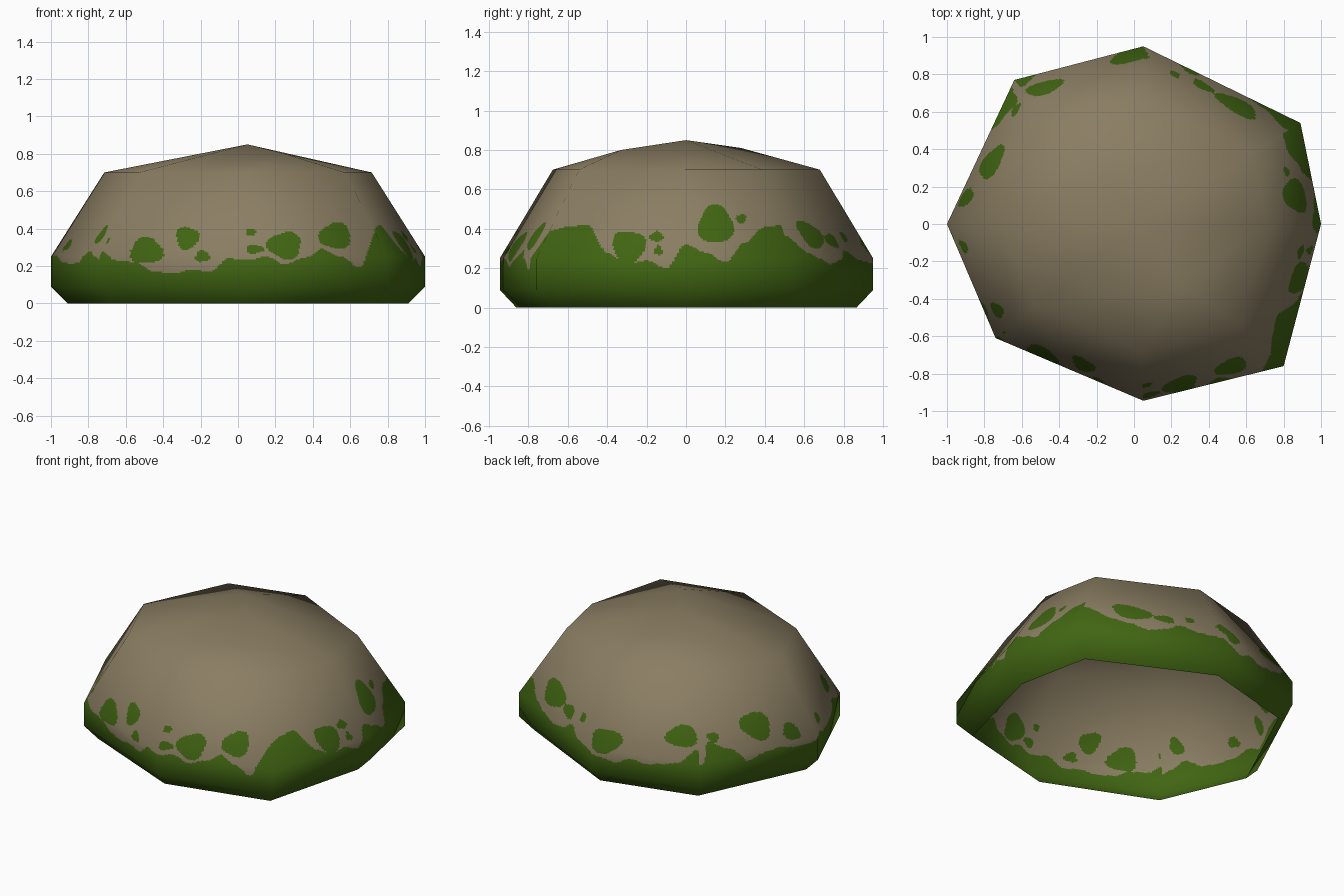
import bpy, bmesh, math
from mathutils import Vector

if "Cube" in bpy.data.objects:
    bpy.data.objects.remove(bpy.data.objects["Cube"])

# Colours
def material(name, rgb):
    m = bpy.data.materials.new(name)
    m.diffuse_color = (*rgb, 1)
    m.use_nodes = True
    m.node_tree.nodes["Principled BSDF"].inputs["Base Color"].default_value = m.diffuse_color
    return m

stone = material("brown stone", (0.255, 0.207, 0.123))
moss = material("moss green", (0.052, 0.13, 0.006))

# Irregular eight-sided outline of the boulder, counter-clockwise from the front
OUTLINE = [(0.05, -0.945), (0.80, -0.76), (1.0, 0.0), (0.89, 0.54),
           (0.05, 0.95), (-0.64, 0.77), (-1.0, 0.0), (-0.74, -0.61)]
RINGS = [(0.0, 0.91), (0.09, 1.0), (0.25, 1.0), (0.70, 0.715)]   # height, scale
PEAKS = [(0.05, 0, 0.85), (-0.15, 0.28, 0.81), (0.25, -0.33, 0.80)]

# Moss edge per side: start, edge heights every 0.1, and patches (pos, z, half width, half height)
FRONT = (-0.75,
         [.29, .23, .22, .17, .16, .18, .17, .24, .23, .25, .21, .24, .29, .25, .19, .40, .36],
         [(-.49, .28, .088, .07), (-.27, .35, .062, .06), (-.19, .25, .04, .03),
          (-.72, .36, .035, .04), (.09, .29, .045, .025), (.07, .38, .025, .02),
          (.25, .31, .09, .072), (.52, .36, .085, .07)])
RIGHT = (-0.8,
         [.32, .39, .41, .42, .28, .22, .24, .20, .32, .28, .23, .33, .41, .42, .27],
         [(-.29, .31, .085, .082), (-.15, .36, .035, .025), (-.14, .29, .02, .025),
          (.15, .42, .09, .095), (.28, .45, .025, .025)])
BACK = (-0.7,
        [.27, .33, .24, .22, .20, .22, .18, .20, .23, .24, .29, .24, .22, .25, .28, .36, .38],
        [(-.48, .39, .1, .06), (-.02, .30, .1, .07), (.22, .36, .03, .025),
         (.37, .34, .06, .035), (.55, .37, .11, .07)])
LEFT = (-0.65,
        [.22, .25, .28, .22, .21, .22, .26, .22, .22, .24, .23, .20, .30, .36, .25],
        [(.33, .385, .09, .08), (.14, .31, .05, .05), (.61, .38, .035, .03),
         (-.12, .31, .035, .03), (-.46, .365, .04, .05)])
SIDES = [FRONT, RIGHT, RIGHT, BACK, BACK, LEFT, LEFT, FRONT]


def is_moss(p, side):
    start, heights, patches = SIDES[side]
    u = p.x if SIDES[side] in (FRONT, BACK) else p.y
    t = min(max((u - start) / 0.1, 0), len(heights) - 1.001)
    i = int(t)
    f = t - i
    f = f * f * (3 - 2 * f)
    if p.z < heights[i] * (1 - f) + heights[i + 1] * f:
        return True
    for c, z, w, h in patches:
        a, b = (u - c) / w, (p.z - z) / h
        wobble = 1 + 0.1 * math.sin(3 * math.atan2(b, a) + 20 * c)
        if math.hypot(a, b) < wobble:
            return True
    return False


# Coarse boulder: stacked rings closed by a faceted cap, open underneath
coarse = bmesh.new()
rings = [[coarse.verts.new((x * s, y * s, z)) for x, y in OUTLINE] for z, s in RINGS]
peaks = [coarse.verts.new(p) for p in PEAKS]
bmesh.ops.convex_hull(coarse, input=rings[3] + peaks)
coarse.normal_update()
bmesh.ops.delete(coarse, geom=[f for f in coarse.faces if f.calc_center_median().z < 0.701],
                 context='FACES_ONLY')
cap = list(coarse.faces)
walls = []
for r in range(3):
    for i in range(8):
        j = (i + 1) % 8
        f = coarse.faces.new((rings[r][i], rings[r][j], rings[r + 1][j], rings[r + 1][i]))
        walls.append((r, i, f))
coarse.normal_update()

# Fine mesh: walls become grids so that moss can be picked face by face
points, normals, faces, mats, index = [], [], [], [], {}


def point(co, no):
    key = tuple(round(c, 5) for c in co)
    if key not in index:
        index[key] = len(points)
        points.append(tuple(co))
        normals.append(tuple(no.normalized()))
    return index[key]


def grid(corners, nu, nv, side):
    a, b, c, d = [(v.co.copy(), v.normal.copy()) for v in corners]

    def at(u, v, k):
        return a[k].lerp(b[k], u).lerp(d[k].lerp(c[k], u), v)

    ids = [[point(at(i / nu, j / nv, 0), at(i / nu, j / nv, 1)) for i in range(nu + 1)]
           for j in range(nv + 1)]
    for j in range(nv):
        for i in range(nu):
            faces.append((ids[j][i], ids[j][i + 1], ids[j + 1][i + 1], ids[j + 1][i]))
            mid = at((i + 0.5) / nu, (j + 0.5) / nv, 0)
            mats.append(int(is_moss(mid, side)))


for r, i, f in walls:
    corners = (rings[r][i], rings[r][(i + 1) % 8], rings[r + 1][(i + 1) % 8], rings[r + 1][i])
    grid(corners, 64, (4, 20, 64)[r], i)
for f in cap:
    faces.append([point(v.co, v.normal) for v in f.verts])
    mats.append(0)
coarse.free()

mesh = bpy.data.meshes.new("mossy_boulder")
mesh.from_pydata(points, [], faces)
mesh.materials.append(stone)
mesh.materials.append(moss)
mesh.polygons.foreach_set("material_index", mats)
mesh.polygons.foreach_set("use_smooth", [True] * len(faces))
mesh.update()
mesh.normals_split_custom_set_from_vertices(normals)
boulder = bpy.data.objects.new("mossy_boulder", mesh)
bpy.context.collection.objects.link(boulder)
